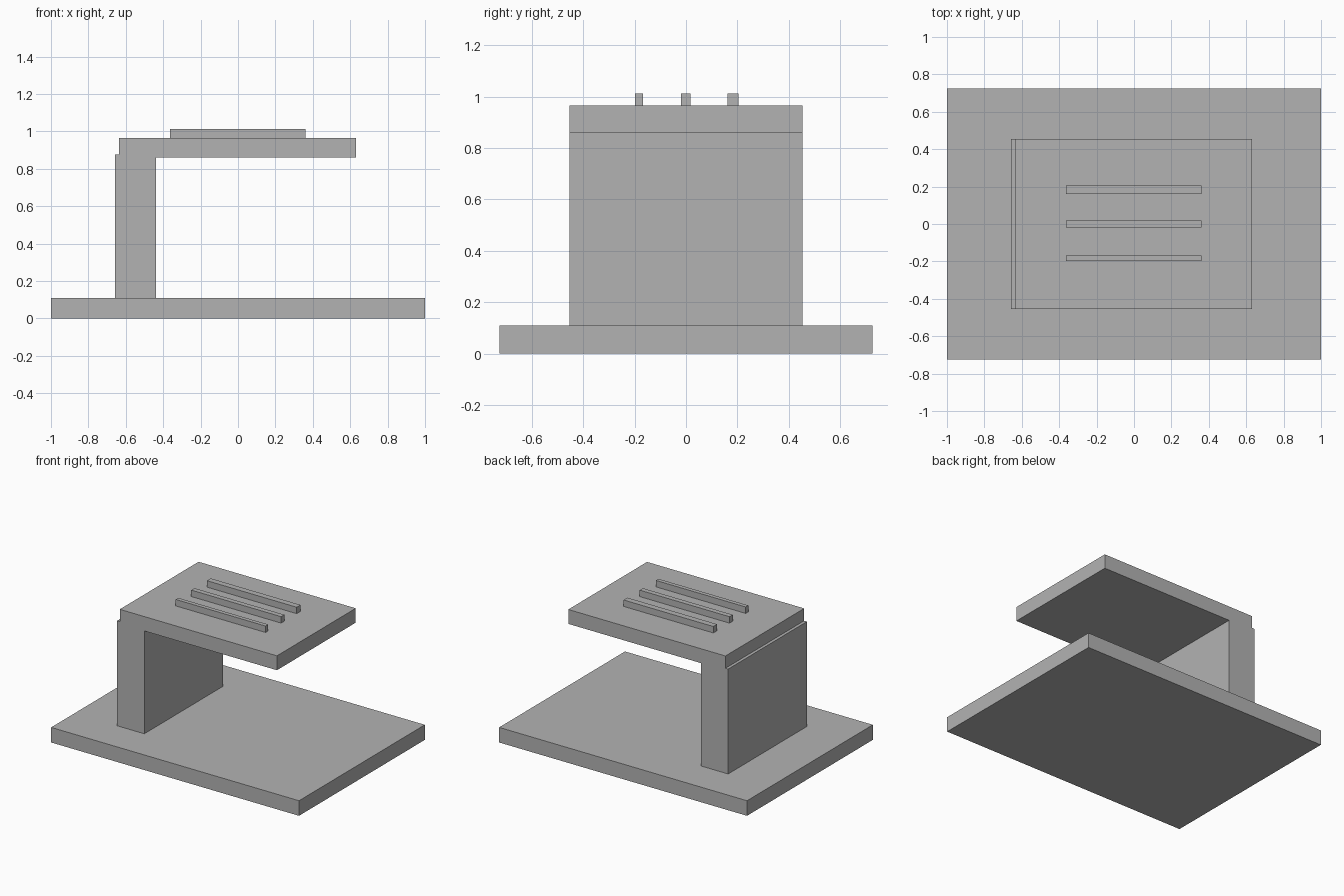
import bpy
import bmesh

if "Cube" in bpy.data.objects:
    bpy.data.objects.remove(bpy.data.objects["Cube"])

grey = bpy.data.materials.new("plain grey")
grey.diffuse_color = (0.45, 0.45, 0.45, 1)
grey.use_nodes = True
grey.node_tree.nodes["Principled BSDF"].inputs["Base Color"].default_value = grey.diffuse_color


def extrude_profile(name, profile, y0, y1):
    """Extrude an x-z outline along y into a closed solid."""
    bm = bmesh.new()
    face = bm.faces.new([bm.verts.new((x, y0, z)) for x, z in profile])
    out = bmesh.ops.extrude_face_region(bm, geom=[face])
    moved = [v for v in out["geom"] if isinstance(v, bmesh.types.BMVert)]
    bmesh.ops.translate(bm, verts=moved, vec=(0, y1 - y0, 0))
    bmesh.ops.recalc_face_normals(bm, faces=bm.faces)
    mesh = bpy.data.meshes.new(name)
    bm.to_mesh(mesh)
    bm.free()
    mesh.materials.append(grey)
    obj = bpy.data.objects.new(name, mesh)
    bpy.context.collection.objects.link(obj)
    return obj


def box(name, x0, x1, y0, y1, z0, z1):
    return extrude_profile(name, [(x0, z0), (x1, z0), (x1, z1), (x0, z1)], y0, y1)


# Base slab
box("base", -1, 1, -0.725, 0.725, 0, 0.11)

# Upright wall and overhanging deck, with a small step at the back corner
extrude_profile("upright_and_deck", [
    (-0.658, 0.11), (-0.438, 0.11), (-0.438, 0.86), (0.632, 0.86),
    (0.632, 0.965), (-0.636, 0.965), (-0.636, 0.875), (-0.658, 0.875),
], -0.454, 0.454)

# Raised ribs on the deck, slightly different widths
for i, (y0, y1) in enumerate([(-0.198, -0.168), (-0.019, 0.018), (0.161, 0.205)]):
    box(f"deck_rib_{i + 1}", -0.364, 0.361, y0, y1, 0.965, 1.012)
